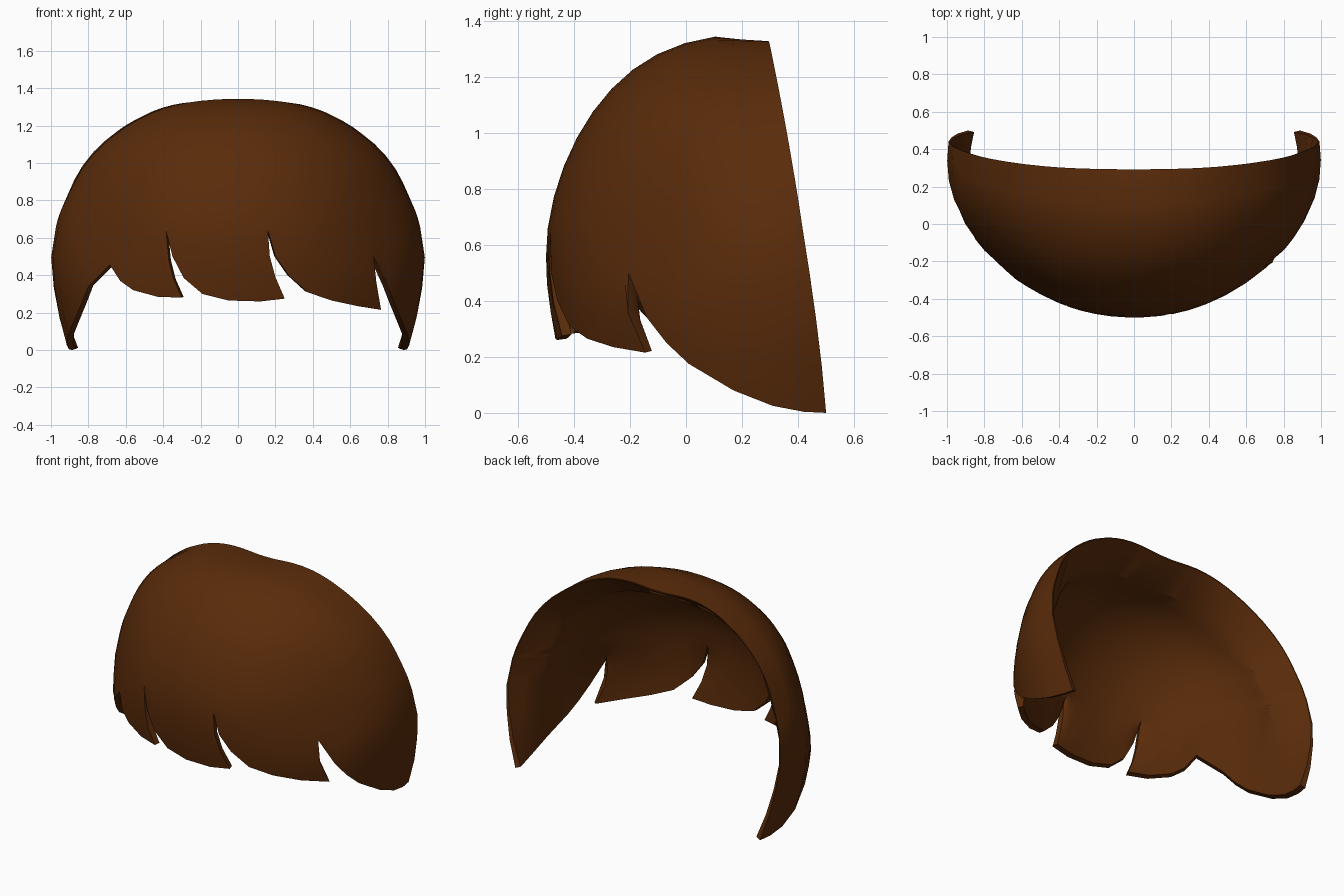
import bpy, bmesh, math
from mathutils import Vector

if "Cube" in bpy.data.objects:
    bpy.data.objects.remove(bpy.data.objects["Cube"])

# ---- head-shaped surface, parametrised by a point q on the unit sphere ----
CY, RY, CZ, UP, DOWN = 0.34, 0.84, 0.56, 0.79, 1.33
# sideways scale by height: slim temples, broad flat crown
WIDTH = [(0.0, 1.0), (.14, .98), (.37, .97), (.6, .995), (.76, 1.015), (.87, 1.055), (.93, 1.13), (.965, 1.2), (1.0, 1.25)]

def width(h):
    if h <= 0:
        return 1.0
    for (h0, w0), (h1, w1) in zip(WIDTH, WIDTH[1:]):
        if h <= h1:
            return w0 + (w1 - w0) * (h - h0) / (h1 - h0)
    return WIDTH[-1][1]

def surf(q):
    z = CZ + q.z * (UP if q.z > 0 else DOWN)
    y = CY + RY * q.y - 0.13 * max(q.z, 0) ** 3
    if q.y < 0:         # flatter front corners, fringe curling in
        y += 0.35 * q.x ** 4 * q.y ** 2 * max(0, min(1, 1 + 7 * q.z))
        y -= 0.25 * min(q.z, 0) ** 2 * q.y
    elif q.z > 0.5:     # shallow parting at the back of the crown
        z -= 0.03 * min(1, q.y / 0.09) * math.exp(-(q.x / 0.15) ** 2)
    return Vector((q.x * width(q.z), y, z))

def normal(q):
    return Vector((q.x, q.y / RY, q.z / (UP if q.z > 0 else DOWN))).normalized()

def height(z):
    return (z - CZ) / (UP if z > CZ else DOWN)

def ring(z):
    return math.sqrt(1 - height(z) ** 2)

def on_ring(phi, z):
    c = ring(z)
    return Vector((c * math.sin(phi), -c * math.cos(phi), height(z)))

def phi_x(x, z):
    return math.asin(x / ring(z) / width(height(z)))

def phi_y(y, z):
    goal, phi = y, 0
    for _ in range(4):
        phi = math.acos((CY - y) / (RY * ring(z)))
        y += goal - surf(on_ring(phi, z)).y
    return phi

def back_y(z):          # the open back edge leans forward as it rises
    return 0.495 - 0.09 * z - 0.045 * z * z

def back_edge(alpha):   # point of the back edge, alpha = angle from the crown
    qz = 0.995 * math.cos(alpha)
    qy = (back_y(CZ + UP * qz) - CY + 0.13 * qz ** 3) / RY
    qx = math.sqrt(max(0, 1 - qz * qz - qy * qy))
    return Vector((math.copysign(qx, alpha), qy, qz)).normalized()

# ---- fringe outline: side lobes as (y, z), front locks as (x, z) ----
lobe = [(-0.14, 0.34), (-0.07, 0.25), (0.01, 0.175), (0.17, 0.08),
        (0.31, 0.025), (0.42, 0.004), (0.5, 0)]
locks = [
    [(-.685, .455), (-.63, .37), (-.56, .32), (-.43, .285), (-.30, .28), (-.345, .38), (-.37, .48), (-.385, .64)],
    [(-.385, .64), (-.35, .5), (-.29, .385), (-.19, .30), (-.05, .265), (.12, .26), (.25, .275), (.2, .39), (.17, .5), (.16, .64)],
    [(.16, .64), (.2, .5), (.27, .4), (.37, .31), (.5, .265), (.64, .235), (.765, .215), (.74, .36), (.725, .5)],
]
HAIR_Z = 0.66
ALPHA = math.acos(height(HAIR_Z) / 0.995)
PHI_END = math.acos((CY - back_y(HAIR_Z)) / (RY * ring(HAIR_Z)))

side = [(phi_y(y, z), z) for y, z in lobe]
front = [[(phi_x(x, z), z) for x, z in lk] for lk in locks]
groups = [[(-p, z) for p, z in reversed(side)] + [front[0][0]]] + front + [[front[-1][-1]] + side]

columns = []            # (fringe phi, fringe z, phi on the line above the locks)
for gi, g in enumerate(groups):
    a = -PHI_END if gi == 0 else g[0][0]
    b = PHI_END if gi == len(groups) - 1 else g[-1][0]
    for k, (p, z) in enumerate(g):
        if gi and k == 0:
            continue    # notch shared with the previous lock
        columns.append((p, z, a + (b - a) * k / (len(g) - 1)))

# ---- hair shell: outer and inner skin joined by walls ----
LOW, HIGH, BEVEL = 4, 9, 0.19
bm = bmesh.new()
outer, inner = [], []

def add_point(q, w):    # w = 1 at the fringe; wide inner bevel at the back edge
    p = surf(q)
    d = max(0, back_y(p.z) - p.y)
    t = 0.006 + min(1, d / BEVEL) * (0.14 - 0.08 * max(0, min(1, (d - BEVEL) / 0.65)))
    t += (0.035 - t) * w ** 1.5
    return bm.verts.new(p), bm.verts.new(p - normal(q) * t)

for p, z, ph in columns:
    col = []
    for r in range(LOW):                       # locks, from the tip upwards
        w = 1 - r / LOW
        col.append(add_point(on_ring(ph + (p - ph) * w, HAIR_Z + (z - HAIR_Z) * w), w))
    q0, q1 = on_ring(ph, HAIR_Z), back_edge(ALPHA * ph / PHI_END)
    ang = q0.angle(q1, 0)
    rim = max(0.5, 1 - BEVEL / (0.84 * ang)) if ang > 1e-3 else 0.5
    for r in range(HIGH + 2):                  # crown, over to the back edge
        v = rim * r / HIGH if r <= HIGH else 1
        if ang < 1e-3:
            q = q0
        else:
            q = (q0 * math.sin((1 - v) * ang) + q1 * math.sin(v * ang)) / math.sin(ang)
        col.append(add_point(q, 0))
    outer.append([c[0] for c in col])
    inner.append([c[1] for c in col])

n, m = len(outer), len(outer[0])
for i in range(n - 1):
    for j in range(m - 1):
        for s in (outer, inner):
            quad = [s[i][j], s[i + 1][j], s[i + 1][j + 1], s[i][j + 1]]
            bm.faces.new(quad if s is outer else quad[::-1])
    for j in (0, m - 1):
        bm.faces.new((outer[i][j], outer[i + 1][j], inner[i + 1][j], inner[i][j]))
for i in (0, n - 1):
    for j in range(m - 1):
        bm.faces.new((outer[i][j], outer[i][j + 1], inner[i][j + 1], inner[i][j]))

bmesh.ops.remove_doubles(bm, verts=bm.verts, dist=0.002)
bmesh.ops.recalc_face_normals(bm, faces=bm.faces)
low = min(v.co.z for v in bm.verts)
for v in bm.verts:
    v.co.z -= low

mesh = bpy.data.meshes.new("hair_shell")
bm.to_mesh(mesh)
bm.free()
hair = bpy.data.objects.new("hair_shell", mesh)
bpy.context.collection.objects.link(hair)

brown = bpy.data.materials.new("dark brown")
brown.diffuse_color = (0.10, 0.024, 0.003, 1)
brown.use_nodes = True
brown.node_tree.nodes["Principled BSDF"].inputs["Base Color"].default_value = brown.diffuse_color
mesh.materials.append(brown)

bpy.context.view_layer.objects.active = hair
hair.select_set(True)
bpy.ops.object.shade_smooth_by_angle(angle=math.radians(30))
